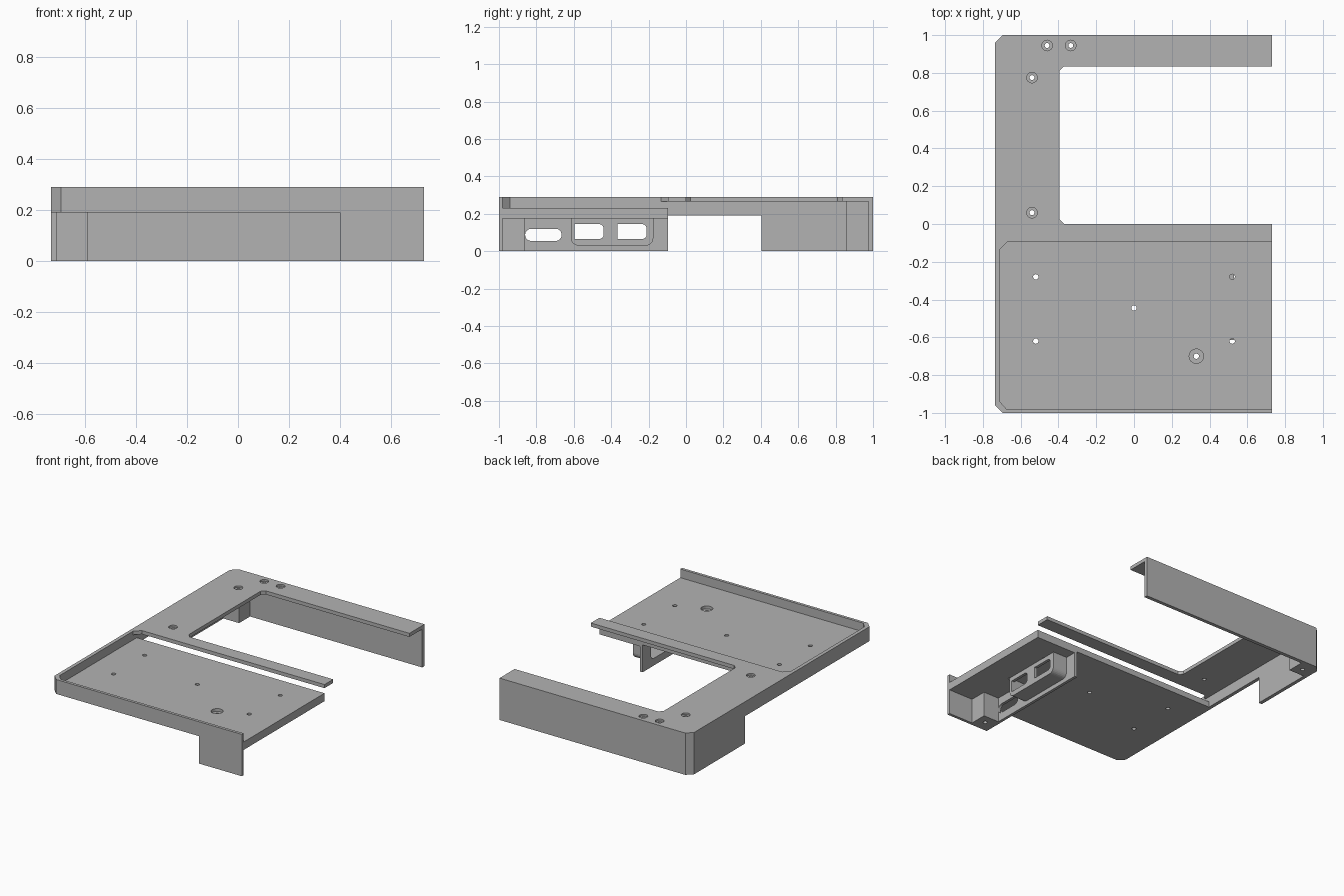
import bpy, bmesh, math

if "Cube" in bpy.data.objects:
    bpy.data.objects.remove(bpy.data.objects["Cube"], do_unlink=True)

grey = bpy.data.materials.new("plain grey")
grey.use_nodes = True
colour = (0.45, 0.45, 0.45, 1)
grey.diffuse_color = colour
grey.node_tree.nodes["Principled BSDF"].inputs["Base Color"].default_value = colour


def prism(name, outline, axis, low, high):
    """Extrude a flat outline along one axis."""
    place = {"x": lambda u, v, w: (w, u, v),
             "y": lambda u, v, w: (u, w, v),
             "z": lambda u, v, w: (u, v, w)}[axis]
    bm = bmesh.new()
    ends = [[bm.verts.new(place(u, v, w)) for u, v in outline] for w in (low, high)]
    for loop in ends:
        bm.faces.new(loop)
    n = len(outline)
    for i in range(n):
        j = (i + 1) % n
        bm.faces.new((ends[0][i], ends[0][j], ends[1][j], ends[1][i]))
    bmesh.ops.recalc_face_normals(bm, faces=bm.faces)
    mesh = bpy.data.meshes.new(name)
    bm.to_mesh(mesh)
    bm.free()
    mesh.materials.append(grey)
    obj = bpy.data.objects.new(name, mesh)
    bpy.context.collection.objects.link(obj)
    return obj


def rounded(u0, u1, v0, v1, radii):
    """Rectangle with a radius per corner, from low-low counterclockwise."""
    corners = [(u0, v0, 1, 1), (u1, v0, -1, 1), (u1, v1, -1, -1), (u0, v1, 1, -1)]
    points = []
    for k, ((u, v, su, sv), r) in enumerate(zip(corners, radii)):
        if r == 0:
            points.append((u, v))
            continue
        for s in range(7):
            a = math.pi * (1 + k / 2 + s / 12)
            points.append((u + su * r + r * math.cos(a), v + sv * r + r * math.sin(a)))
    return points


def rect(u0, u1, v0, v1):
    return rounded(u0, u1, v0, v1, (0, 0, 0, 0))


def circle(x, y, r, n=24):
    return [(x + r * math.cos(math.tau * i / n), y + r * math.sin(math.tau * i / n))
            for i in range(n)]


def cut(obj, outline, axis, low, high):
    """Cut a prism out of a part and discard the cutter."""
    cutter = prism("cutter", outline, axis, low, high)
    cutter.hide_render = True
    mod = obj.modifiers.new("cut", "BOOLEAN")
    mod.operation, mod.solver, mod.object = "DIFFERENCE", "EXACT", cutter
    graph = bpy.context.evaluated_depsgraph_get()
    mesh = bpy.data.meshes.new_from_object(obj.evaluated_get(graph))
    obj.modifiers.clear()
    obj.data = mesh
    bpy.data.objects.remove(cutter, do_unlink=True)


LEFT, RIGHT, TOP, DECK = -0.735, 0.73, 0.29, 0.265
INNER = LEFT + 0.025

# Deck: top frame with the tray rim, bar and rear strip in one outline
deck = prism("deck", [
    (RIGHT, 1), (-0.695, 1), (LEFT, 0.96), (LEFT, -0.96), (-0.695, -1), (RIGHT, -1),
    (RIGHT, -0.98), (-0.675, -0.98), (INNER, -0.94), (INNER, -0.135), (-0.67, -0.095),
    (RIGHT, -0.095), (RIGHT, 0), (-0.37, 0), (-0.395, 0.025), (-0.395, 0.81),
    (-0.37, 0.835), (RIGHT, 0.835)], "z", DECK, TOP)
for x, y in [(-0.46, 0.945), (-0.335, 0.945), (-0.54, 0.775), (-0.54, 0.06)]:
    cut(deck, circle(x, y, 0.028), "z", 0.278, 0.31)
    cut(deck, circle(x, y, 0.013), "z", 0.25, 0.31)

# Low wall around the tray and along the right-hand side
prism("tray_wall", [
    (RIGHT, -1), (RIGHT, -0.98), (-0.675, -0.98), (INNER, -0.94), (INNER, 0.405),
    (LEFT, 0.405), (LEFT, -0.96), (-0.695, -1)], "z", 0.19, DECK)

# Full-height rear wall that wraps round the corner
prism("rear_wall", [
    (RIGHT, 1), (-0.695, 1), (LEFT, 0.96), (LEFT, 0.405), (INNER, 0.405),
    (INNER, 0.975), (RIGHT, 0.975)], "z", 0, DECK)

# Tray floor, thicker at the open end
floor = prism("tray_floor", [
    (INNER, 0.19), (0.4, 0.19), (0.4, 0.175), (RIGHT, 0.175), (RIGHT, 0.23),
    (INNER, 0.23)], "y", -0.98, -0.095)
for x, y in [(-0.52, -0.28), (0.52, -0.28), (-0.52, -0.62), (0.52, -0.62), (0, -0.445)]:
    cut(floor, circle(x, y, 0.014), "z", 0.1, 0.3)
cut(floor, circle(0.33, -0.7, 0.038), "z", 0.21, 0.3)
cut(floor, circle(0.33, -0.7, 0.014), "z", 0.1, 0.3)

# Front tab hanging below the tray
prism("front_tab", rect(0.4, RIGHT, 0, 0.19), "x", 0, 0).name = "unused"
bpy.data.objects.remove(bpy.data.objects["unused"], do_unlink=True)
prism("front_tab", rect(0.4, RIGHT, -1, -0.98), "z", 0, 0.19)

# Corner posts with a screw hole in the underside
for name, x, y, top in [("rear_post", INNER, 0.855, DECK), ("front_post", 0.42, -0.98, 0.175)]:
    post = prism(name, rect(x, x + 0.12, y, y + 0.12), "z", 0, top)
    cut(post, circle(x + 0.06, y + 0.06, 0.014), "z", -0.05, 0.12)

# Socket plate under the tray, with a long slot and an opening for the socket box
plate = prism("socket_plate", rect(-0.98, -0.095, 0, 0.175), "x", 0.4, 0.42)
cut(plate, rounded(-0.86, -0.665, 0.055, 0.12, [0.032] * 4), "x", 0.35, 0.45)
opening = rounded(-0.6, -0.19, 0.05, 0.165, (0.025, 0.025, 0, 0))
cut(plate, opening, "x", 0.35, 0.45)

# Hollow socket box with two windows
box = prism("socket_box", rounded(-0.615, -0.175, 0.03, 0.175, (0.04, 0.04, 0, 0)),
            "x", 0.42, 0.53)
cut(box, opening, "x", 0.4, 0.51)
for y in (-0.595, -0.365):
    cut(box, rounded(y, y + 0.155, 0.065, 0.145, (0, 0.025, 0.025, 0)), "x", 0.45, 0.6)
